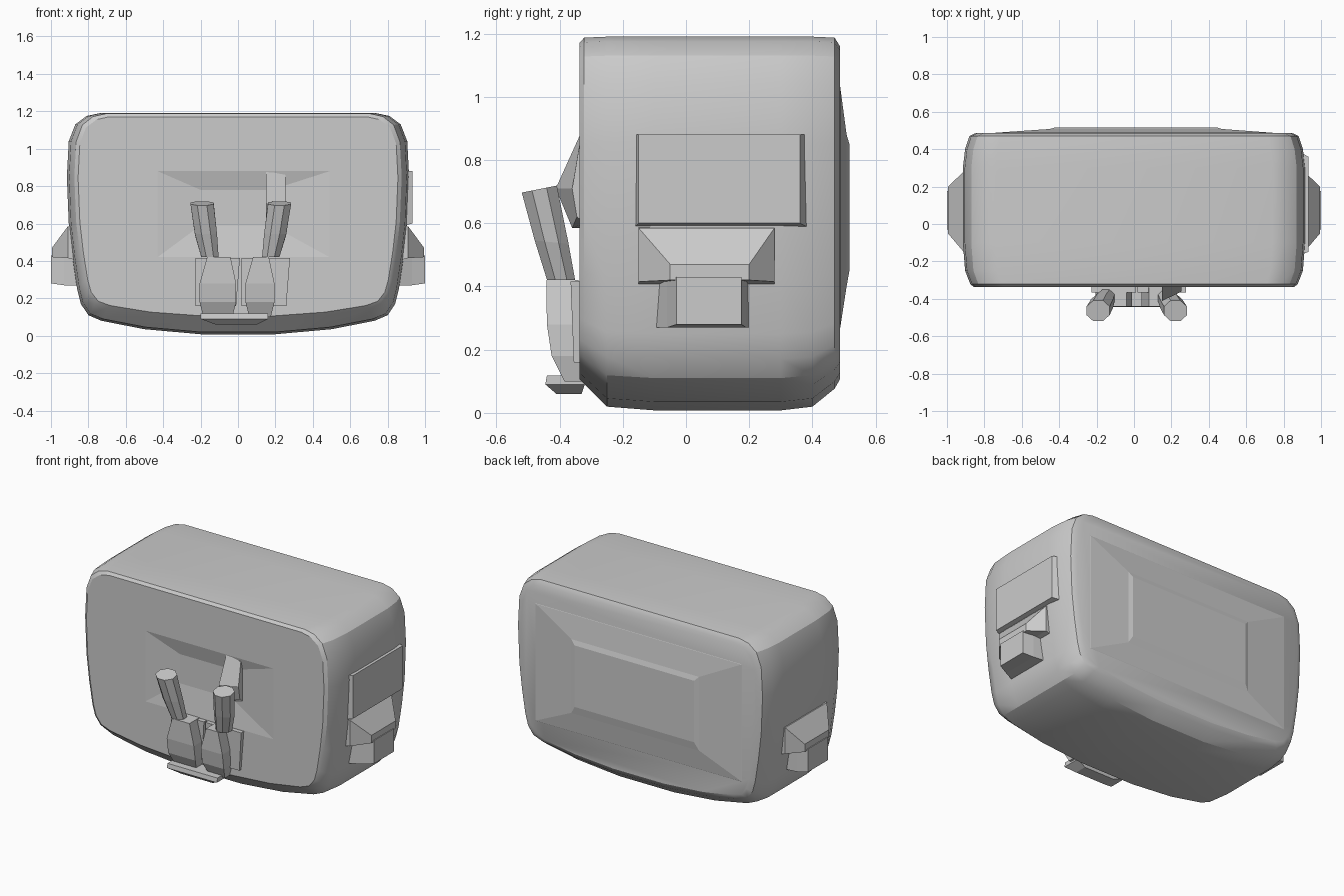
import bpy, bmesh, math
from mathutils import Vector

if "Cube" in bpy.data.objects:
    bpy.data.objects.remove(bpy.data.objects["Cube"])


def loft(name, rings, smooth=None):
    """Skin a list of equal-length point rings and cap both ends."""
    bm = bmesh.new()
    vs = [[bm.verts.new(p) for p in r] for r in rings]
    n = len(rings[0])
    for a, b in zip(vs, vs[1:]):
        for i in range(n):
            j = (i + 1) % n
            bm.faces.new((a[i], a[j], b[j], b[i]))
    bm.faces.new(vs[0])
    bm.faces.new(vs[-1])
    bmesh.ops.recalc_face_normals(bm, faces=bm.faces)
    me = bpy.data.meshes.new(name)
    bm.to_mesh(me)
    bm.free()
    ob = bpy.data.objects.new(name, me)
    bpy.context.collection.objects.link(ob)
    bpy.context.view_layer.objects.active = ob
    if smooth:
        bpy.ops.object.select_all(action='DESELECT')
        ob.select_set(True)
        bpy.ops.object.shade_smooth_by_angle(angle=math.radians(smooth))
    return ob


def rect_xz(y, x0, x1, z0, z1):
    return [(x0, y, z0), (x1, y, z0), (x1, y, z1), (x0, y, z1)]


def rect_yz(x, y0, y1, z0, z1):
    return [(x, y0, z0), (x, y1, z0), (x, y1, z1), (x, y0, z1)]


def rect_xy(z, x0, x1, y0, y1):
    return [(x0, y0, z), (x1, y0, z), (x1, y1, z), (x0, y1, z)]


def octagon(cx, cy, cz, rx, ry, tilt=0):
    pts = []
    for i in range(8):
        a = math.tau * (i + .5) / 8
        dx, dy = rx * math.cos(a), ry * math.sin(a)
        pts.append((cx + dx, cy + dy, cz + tilt * dy))
    return pts


# Body: rounded front outline, lofted front to back
HALF = [(.74, 1.19), (.81, 1.175), (.87, 1.13), (.905, 1.04), (.915, .85),
        (.905, .6), (.885, .42), (.86, .25), (.84, .17), (.80, .11),
        (.73, .08), (.5, .035), (.2, .008)]
OUTLINE = HALF + [(-x, z) for x, z in reversed(HALF)]


def body_ring(y, inset, lift, drop):
    ring = []
    for x, z in OUTLINE:
        t = z / 1.19
        ring.append((x * (1 - inset / .915), y,
                     z + lift * (1 - t) ** 3 - drop * t ** 3))
    return ring


body = loft("body", [body_ring(*r) for r in (
    (-.337, .06, .10, .02), (-.322, .04, .085, .003), (-.25, .012, .012, 0),
    (-.1, 0, 0, 0), (.3, 0, 0, 0), (.40, .012, .012, 0),
    (.47, .035, .07, .003), (.487, .07, .10, .03))], smooth=30)

# Shallow sloped recess in the front
cutter = loft("recess_cutter", [
    rect_xz(-.36, -.49, .55, .40, .90),
    rect_xz(-.337, -.43, .49, .42, .88),
    rect_xz(-.312, -.20, .18, .59, .78)])
cutter.hide_render = True
mod = body.modifiers.new("recess", 'BOOLEAN')
mod.object = cutter
mod.operation = 'DIFFERENCE'
mod.solver = 'EXACT'
bpy.context.view_layer.objects.active = body
bpy.ops.object.modifier_apply(modifier=mod.name)
bpy.data.objects.remove(cutter)

# Bulged back panel
loft("back_panel", [
    rect_xz(.475, -.78, .78, .24, 1.06),
    rect_xz(.488, -.74, .74, .27, 1.03),
    rect_xz(.508, -.45, .47, .40, .88),
    rect_xz(.517, -.42, .44, .45, .85)])

# Thin plate on the right side
loft("side_plate", [rect_yz(.86, -.17, .40, .58, .88),
                    rect_yz(.932, -.15, .36, .60, .88)])

# Side lugs: sloping hood over a blunt block
for s, name in ((1, "right"), (-1, "left")):
    loft(name + "_lug_hood", [
        rect_yz(s * .85, -.15, .28, .40, .59),
        rect_yz(s * .91, -.15, .28, .415, .585),
        rect_yz(s * .995, -.05, .20, .42, .47)])
    loft(name + "_lug_block", [
        rect_yz(s * .85, -.10, .20, .27, .43),
        rect_yz(s * .93, -.06, .19, .27, .43),
        rect_yz(s * 1.0, -.03, .175, .28, .43)])

# Front legs: upright tapered post on a rounded lower block
for name, bx, tx, x0, x1 in (("left", -.15, -.192, -.205, -.01),
                             ("right", .175, .222, .04, .195)):
    loft(name + "_post", [
        octagon(bx, -.395, .42, .05, .048),
        octagon((bx + tx) / 2, -.425, .54, .064, .058, -.1),
        octagon(tx, -.464, .708, .067, .06, .2)])
    loft(name + "_lower_block", [
        rect_xy(.42, x0 + .04, x1 - .03, -.442, -.34),
        rect_xy(.28, x0, x1, -.440, -.32),
        rect_xy(.18, x0, x1, -.425, -.30),
        rect_xy(.10, x0 + .02, x1 - .02, -.385, -.30)])

# Flat bracket behind the lower blocks, split at the middle
for name, x0, x1 in (("left", -.228, .01), ("right", .02, .278)):
    loft(name + "_bracket", [rect_xy(.415, x0, x1, -.365, -.32),
                             rect_xy(.16, x0, x1 - .02, -.355, -.32)])

# Foot plate
loft("foot_plate", [
    rect_xy(.06, -.12, .10, -.41, -.33),
    rect_xy(.09, -.20, .16, -.445, -.32),
    rect_xy(.118, -.20, .16, -.44, -.32)])

# Thin fin beside the recess
fin = [(-.32, .88), (-.335, .88), (-.412, .71), (-.36, .585), (-.32, .585)]
loft("fin", [[(.15, y, z) for y, z in fin], [(.255, y, z) for y, z in
             [(-.32, .86), (-.335, .86), (-.36, .71), (-.345, .62), (-.32, .6)]]])
